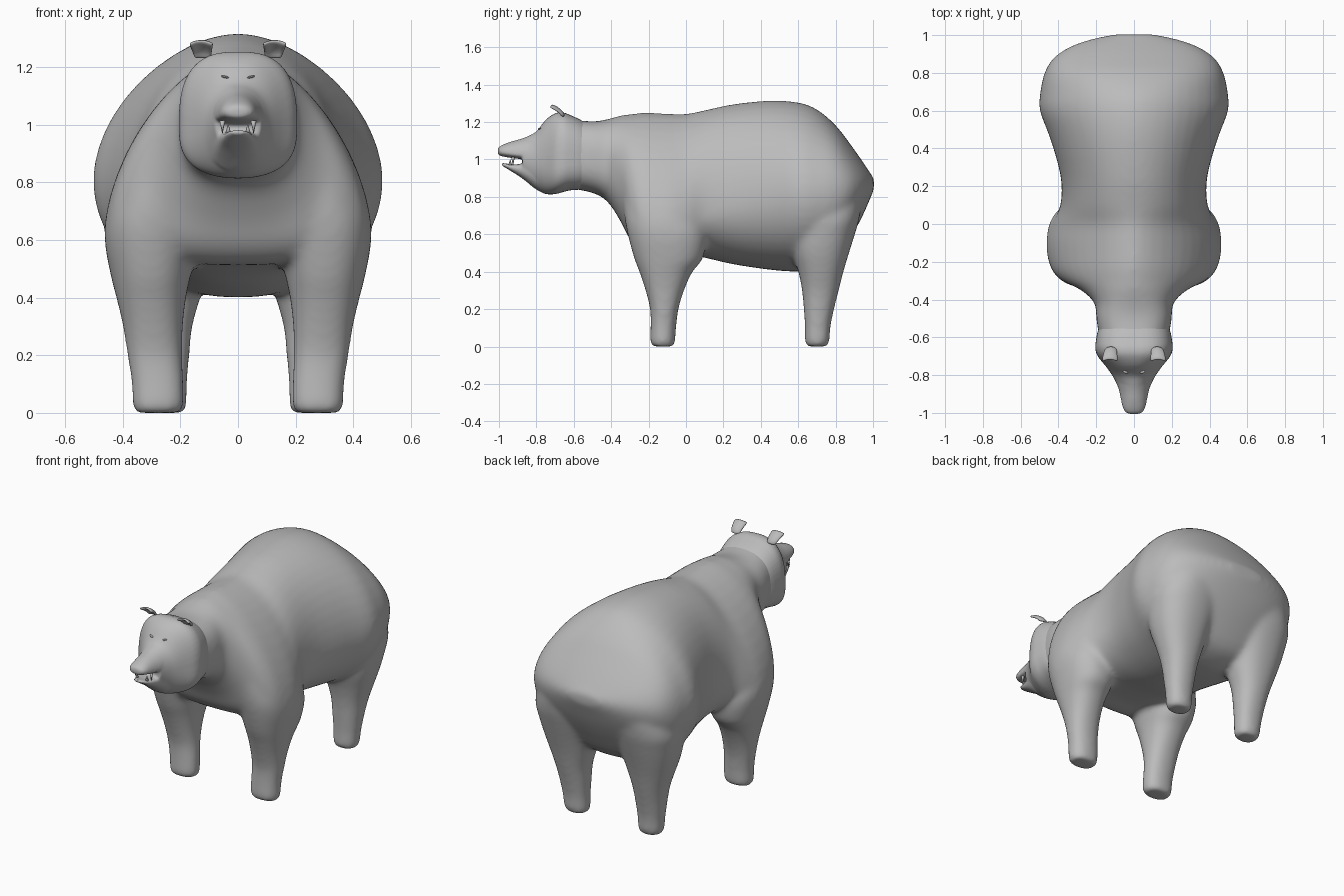
import bpy, bmesh, math
from mathutils import Vector, Matrix

if "Cube" in bpy.data.objects:
    bpy.data.objects.remove(bpy.data.objects["Cube"])

fur = bpy.data.materials.new("grey_fur")
fur.diffuse_color = (0.5, 0.5, 0.5, 1)
fur.use_nodes = True
fur.node_tree.nodes["Principled BSDF"].inputs["Base Color"].default_value = fur.diffuse_color


def spow(v, p):
    return math.copysign(abs(v) ** p, v)


def dense(rows, steps=3):
    """Insert smoothly interpolated rows between the given ones."""
    out = []
    for i in range(len(rows) - 1):
        a, b, c, d = rows[max(i - 1, 0)], rows[i], rows[i + 1], rows[min(i + 2, len(rows) - 1)]
        for k in range(steps):
            t = k / steps
            out.append([q + .5 * t * (r - p + t * (2 * p - 5 * q + 4 * r - s + t * (3 * (q - r) + s - p)))
                        for p, q, r, s in zip(a, b, c, d)])
    return out + [list(rows[-1])]


def loft(bm, rings):
    """Skin a list of point rings and cap both ends."""
    vs = [[bm.verts.new(p) for p in r] for r in rings]
    n = len(vs[0])
    for a, b in zip(vs, vs[1:]):
        for i in range(n):
            j = (i + 1) % n
            bm.faces.new((a[i], a[j], b[j], b[i]))
    bm.faces.new(vs[0][::-1])
    bm.faces.new(vs[-1])


def upright(y, hw, bot, top, mid, p, pb=None, n=48):
    """Cross-section across the body, widest at height mid; p and pb shape the upper and lower halves."""
    out = []
    for i in range(n):
        a = 2 * math.pi * i / n
        e = p if math.sin(a) > 0 else (pb or min(p, .95))
        s = spow(math.sin(a), e)
        out.append((hw * spow(math.cos(a), e), y, mid + s * ((top - mid) if s > 0 else (mid - bot))))
    return out


def flat(side, z, x0, x1, y0, y1, p=0.88, n=32):
    """Level cross-section of a leg."""
    out = []
    for i in range(n):
        a = 2 * math.pi * i / n
        out.append((side * ((x0 + x1) / 2 + (x1 - x0) / 2 * spow(math.cos(a), p)),
                    (y0 + y1) / 2 + (y1 - y0) / 2 * spow(math.sin(a), p), z))
    return out


def finish(bm, name):
    bmesh.ops.recalc_face_normals(bm, faces=bm.faces)
    for f in bm.faces:
        f.smooth = True
    me = bpy.data.meshes.new(name)
    bm.to_mesh(me)
    bm.free()
    ob = bpy.data.objects.new(name, me)
    bpy.context.collection.objects.link(ob)
    me.materials.append(fur)
    return ob


def fuse(ob, voxel, iterations):
    """Merge overlapping lofts into one soft skin."""
    m = ob.modifiers.new("fuse", 'REMESH')
    m.mode, m.voxel_size, m.use_smooth_shade = 'VOXEL', voxel, True
    m = ob.modifiers.new("soften", 'SMOOTH')
    m.factor, m.iterations = 0.5, iterations


# Neck and torso, front to back
torso = [(-.62, .18, .845, 1.215, 1.0, .8, .8), (-.5, .2, .822, 1.203, 1.0, .75, .75),
         (-.42, .208, .775, 1.215, .98, .85, .8), (-.35, .28, .67, 1.235, .9, 1.05, .8),
         (-.3, .378, .575, 1.242, .76, 1.15, .8), (-.23, .442, .52, 1.25, .67, 1.2, .85),
         (-.1, .465, .51, 1.246, .62, 1.2, .9), (0, .437, .495, 1.244, .64, 1.15, .95),
         (.1, .39, .475, 1.263, .7, 1.0, .95), (.25, .388, .44, 1.295, .76, 1.0, .95),
         (.45, .443, .41, 1.315, .8, 1.05, .95), (.6, .499, .4, 1.305, .81, 1.1, .95),
         (.7, .496, .41, 1.268, .81, 1.08, .95), (.8, .474, .46, 1.183, .82, 1.0, .95),
         (.88, .425, .58, 1.08, .84, 1.0, 1.0), (.94, .335, .69, .995, .855, 1.0, 1.0),
         (.98, .22, .78, .935, .865, 1.0, 1.0), (1.005, .1, .84, .9, .872, 1.0, 1.0)]
front_leg = [(0, .2, .355, -.18, -.065), (.02, .188, .365, -.192, -.058), (.1, .188, .369, -.19, -.053),
             (.2, .193, .384, -.192, -.04), (.3, .191, .399, -.217, -.01), (.4, .18, .422, -.25, .035),
             (.47, .165, .44, -.277, .09), (.6, .14, .463, -.312, .11), (.7, .12, .45, -.33, .07),
             (.85, .1, .38, -.34, 0), (1.0, .1, .27, -.3, -.05)]
rear_leg = [(0, .188, .315, .645, .755), (.02, .178, .328, .636, .766), (.1, .176, .337, .636, .772),
            (.2, .168, .352, .629, .792), (.3, .158, .372, .62, .817), (.4, .13, .405, .6, .842),
            (.5, .1, .437, .57, .872), (.6, .07, .458, .56, .903), (.7, .05, .466, .56, .93),
            (.85, .04, .4, .6, .945), (1.0, .05, .28, .65, .88)]
bm = bmesh.new()
loft(bm, [upright(*s) for s in dense(torso)])
for side in (-1, 1):
    loft(bm, [flat(side, *s) for s in dense(front_leg)])
    loft(bm, [flat(side, *s) for s in dense(rear_leg)])
fuse(finish(bm, "body_and_legs"), .013, 20)

# Head: broad skull running into a wedge muzzle and a lower jaw, open mouth between
skull = [(-.5, .16, .86, 1.17, 1.0, .75), (-.56, .19, .84, 1.21, 1.0, .75),
         (-.62, .202, .835, 1.238, 1.0, .72), (-.66, .205, .825, 1.252, .99, .72),
         (-.7, .192, .815, 1.247, .98, .75), (-.75, .152, .815, 1.212, .98, .85),
         (-.8, .116, .839, 1.15, .99, .95), (-.84, .095, .87, 1.127, 1.0, 1.0),
         (-.875, .08, .9, 1.113, 1.01, 1.05)]
muzzle = [(-.8, .1, 1.0, 1.14, 1.025, 1.05), (-.88, .08, 1.002, 1.111, 1.025, 1.05),
          (-.93, .069, 1.008, 1.097, 1.03, 1.0), (-.97, .06, 1.014, 1.083, 1.037, .95),
          (-.995, .046, 1.02, 1.07, 1.042, .95), (-1.006, .024, 1.028, 1.058, 1.043, .95)]
jaw = [(-.8, .1, .84, .985, .95, .8), (-.88, .07, .902, .976, .952, .8), (-.93, .054, .934, .974, .958, .8),
       (-.965, .04, .956, .979, .969, .8), (-.984, .02, .966, .982, .976, .8)]
bm = bmesh.new()
for part in (skull, muzzle, jaw):
    loft(bm, [upright(*s) for s in dense(part)])
fuse(finish(bm, "head"), .0065, 8)

for side, tag in ((-1, "left"), (1, "right")):
    # Small forward-curling ears: a cupped strip flaring toward the tip
    bm = bmesh.new()
    grid = []
    for k in range(5):
        t = k / 4
        w = .027 + .015 * t
        row = []
        for i in range(7):
            u = i / 3 - 1
            row.append(bm.verts.new((side * (.122 + .006 * t + u * w),
                                     -.652 - .06 * t * t - .012 * u * u - .006 * t,
                                     1.23 + .062 * t - .012 * t * u * u)))
        grid.append(row)
    for a, b in zip(grid, grid[1:]):
        for i in range(6):
            bm.faces.new((a[i], a[i + 1], b[i + 1], b[i]))
    ear = finish(bm, tag + "_ear")
    m = ear.modifiers.new("thickness", 'SOLIDIFY')
    m.thickness, m.offset = .014, 0
    m = ear.modifiers.new("round", 'SUBSURF')
    m.levels = m.render_levels = 1
    # Narrow eyes
    bm = bmesh.new()
    bmesh.ops.create_uvsphere(bm, u_segments=12, v_segments=8, radius=1)
    eye = finish(bm, tag + "_eye")
    eye.location, eye.scale = (side * .045, -.783, 1.165), (.014, .008, .004)
    eye.rotation_euler = (0, side * -.2, side * .3)
    # Upper and lower canines
    for name, x, y, z, h, up in (("upper", .054, -.925, .992, .045, -1), ("lower", .034, -.94, .985, .03, 1)):
        bm = bmesh.new()
        bmesh.ops.create_cone(bm, segments=8, radius1=.01, radius2=.001, depth=h, cap_ends=True,
                              matrix=Matrix.Translation(Vector((side * x, y, z)))
                              @ Matrix.Rotation(0 if up > 0 else math.pi, 4, 'X'))
        finish(bm, tag + "_" + name + "_tooth")
